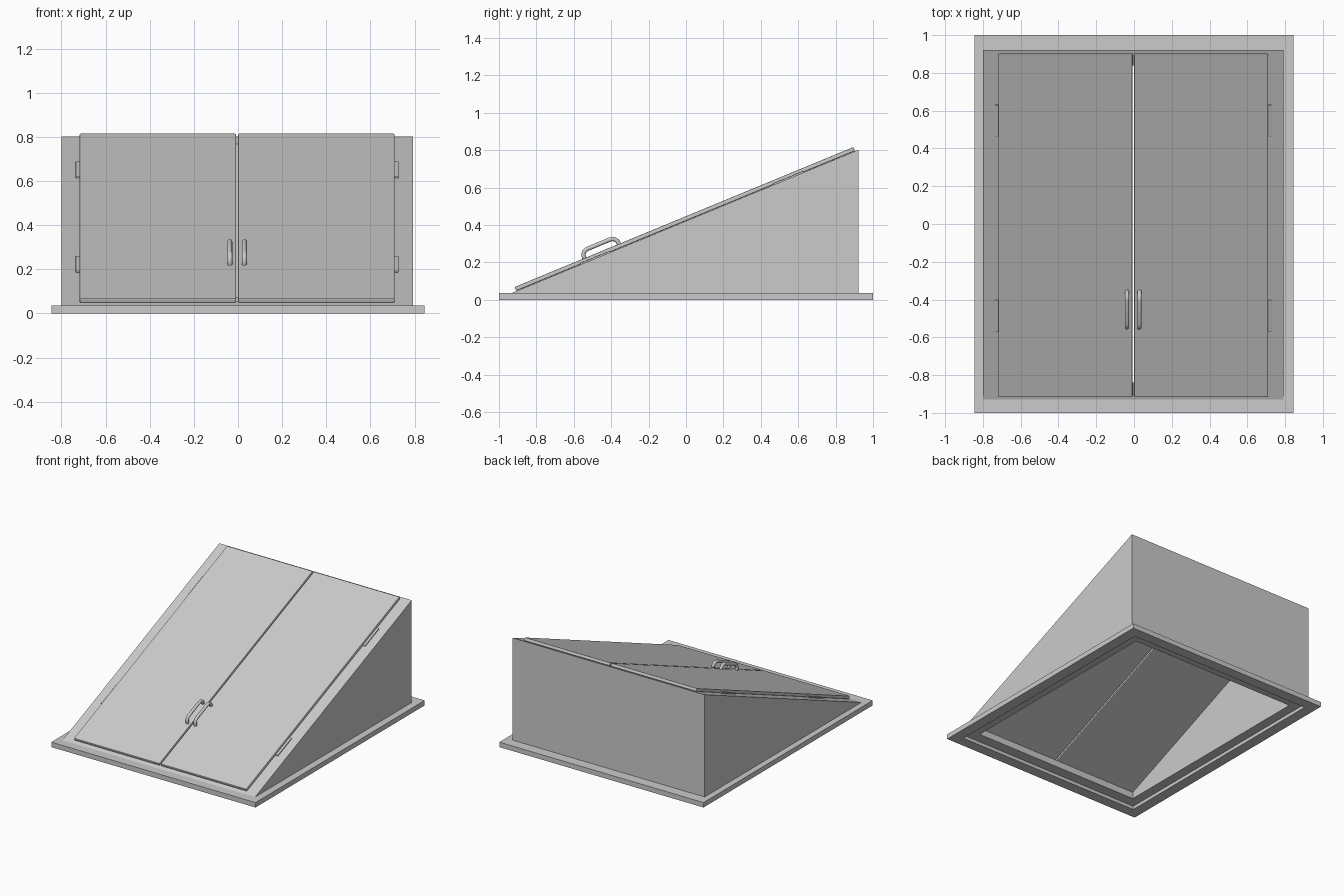
import bpy, bmesh, math
from mathutils import Matrix, Vector

if "Cube" in bpy.data.objects:
    bpy.data.objects.remove(bpy.data.objects["Cube"])

grey = bpy.data.materials.new("painted_grey_steel")
grey.diffuse_color = (0.6, 0.6, 0.6, 1)
grey.use_nodes = True
grey.node_tree.nodes["Principled BSDF"].inputs["Base Color"].default_value = grey.diffuse_color

# Sloping roof plane: x across, y up the slope, z away from it
CX = -0.004
FRONT, BACK, BASE_TOP, RISE = -0.93, 0.922, 0.037, 0.765
ANGLE = math.atan2(RISE, BACK - FRONT)
SLOPE = Matrix.Translation((CX, FRONT, BASE_TOP)) @ Matrix.Rotation(ANGLE, 4, 'X')


def roof(y):
    return BASE_TOP + (y - FRONT) * math.tan(ANGLE)


def finish(name, bm, bevel=0, smooth=False):
    bmesh.ops.recalc_face_normals(bm, faces=bm.faces)
    me = bpy.data.meshes.new(name)
    bm.to_mesh(me)
    bm.free()
    ob = bpy.data.objects.new(name, me)
    bpy.context.collection.objects.link(ob)
    me.materials.append(grey)
    if bevel:
        mod = ob.modifiers.new("bevel", 'BEVEL')
        mod.width, mod.segments = bevel, 2
    if smooth:
        for p in me.polygons:
            p.use_smooth = True
    return ob


def rect_ring(name, outer, inner, z0, top):
    """Rectangular wall ring whose top height is a function of y."""
    bm = bmesh.new()
    loops = []
    for x0, x1, y0, y1 in (outer, inner):
        corners = ((x0, y0), (x1, y0), (x1, y1), (x0, y1))
        loops.append([bm.verts.new((x, y, z0)) for x, y in corners])
        loops.append([bm.verts.new((x, y, top(y))) for x, y in corners])
    ob, ot, ib, it = loops
    for a, b in ((ob, ot), (ot, it), (it, ib), (ib, ob)):
        for i in range(4):
            j = (i + 1) % 4
            bm.faces.new((a[i], a[j], b[j], b[i]))
    return finish(name, bm)


def slope_box(name, x, y, z, bevel):
    bm = bmesh.new()
    size = [b - a for a, b in (x, y, z)]
    mid = [(a + b) / 2 for a, b in (x, y, z)]
    bmesh.ops.create_cube(bm, size=1, matrix=Matrix.Translation(mid) @ Matrix.Diagonal((*size, 1)))
    ob = finish(name, bm, bevel)
    ob.matrix_world = SLOPE
    return ob


def handle(name, x):
    """Round bar swept along a D-shaped path with rounded corners."""
    y0, y1, h, r = 0.428, 0.628, 0.064, 0.035
    path = [Vector((x, y0, 0.018))]
    for cy, start in ((y0 + r, 180), (y1 - r, 90)):
        for k in range(6):
            a = math.radians(start - 18 * k)
            path.append(Vector((x, cy + r * math.cos(a), h - r + r * math.sin(a))))
    path.append(Vector((x, y1, 0.018)))
    bm = bmesh.new()
    rings = []
    for i, p in enumerate(path):
        t = (path[min(i + 1, len(path) - 1)] - path[max(i - 1, 0)]).normalized()
        side = Vector((1, 0, 0))
        up = side.cross(t)
        rings.append([bm.verts.new(p + 0.0115 * (side * math.cos(a) + up * math.sin(a)))
                      for a in (math.tau * k / 12 for k in range(12))])
    for a, b in zip(rings, rings[1:]):
        for k in range(12):
            m = (k + 1) % 12
            bm.faces.new((a[k], a[m], b[m], b[k]))
    ob = finish(name, bm, smooth=True)
    ob.matrix_world = SLOPE


# Flat base frame and the wedge-shaped hollow housing
rect_ring("base_frame", (-0.845, 0.845, -1, 1), (-0.765, 0.765, -0.92, 0.92), 0, lambda y: BASE_TOP)
rect_ring("wedge_housing", (CX - 0.796, CX + 0.796, FRONT, BACK),
          (CX - 0.69, CX + 0.69, -0.84, 0.84), 0.025, roof)

# Mirrored doors, handles and hinges
for side, s in (("left", -1), ("right", 1)):
    slope_box(side + "_door", sorted((s * 0.004, s * 0.714)), (0.025, 1.985), (0.001, 0.024), 0.006)
    handle(side + "_handle", s * 0.033)
    for label, y in (("lower", 0.482), ("upper", 1.6)):
        slope_box(f"{side}_{label}_hinge", sorted((s * 0.712, s * 0.732)),
                  (y - 0.09, y + 0.09), (-0.002, 0.008), 0.003)
